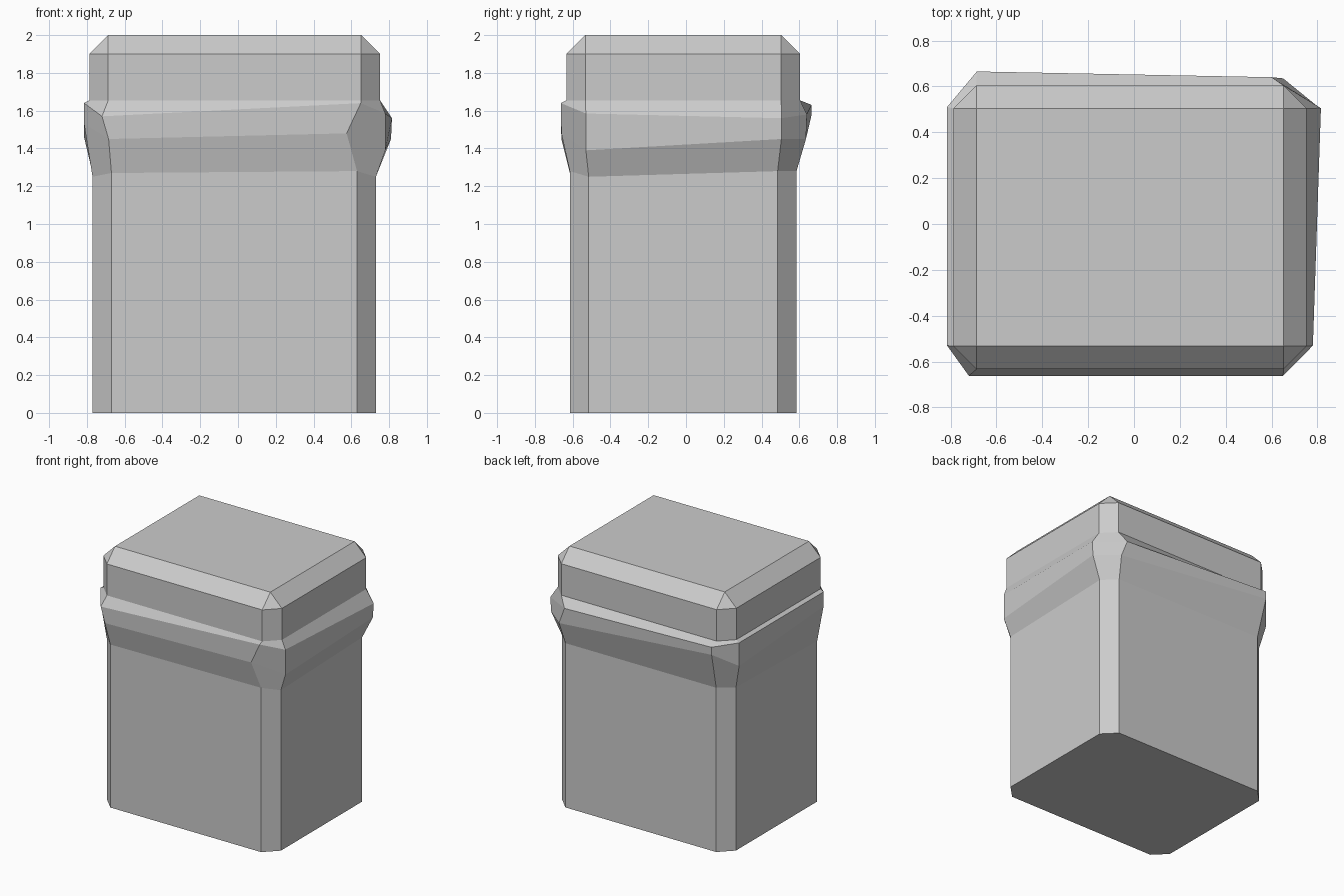
import bpy
import bmesh

cube = bpy.data.objects.get("Cube")
if cube:
    bpy.data.objects.remove(cube, do_unlink=True)

stone = bpy.data.materials.new("stone_grey")
stone.use_nodes = True
grey = (0.6, 0.6, 0.6, 1)
stone.diffuse_color = grey
bsdf = next(n for n in stone.node_tree.nodes if n.type == 'BSDF_PRINCIPLED')
bsdf.inputs["Base Color"].default_value = grey
bsdf.inputs["Roughness"].default_value = 0.9


def octagon(x0, x1, y0, y1, cut, heights):
    """Rectangle with cut corners, counterclockwise from the front left end."""
    outline = [(x0 + cut, y0), (x1 - cut, y0), (x1, y0 + cut), (x1, y1 - cut),
               (x1 - cut, y1), (x0 + cut, y1), (x0, y1 - cut), (x0, y0 + cut)]
    return [(x, y, z) for (x, y), z in zip(outline, heights)]


def body(heights):
    return octagon(-0.77, 0.73, -0.615, 0.585, 0.1, heights)


def cap(z):
    return octagon(-0.787, 0.752, -0.633, 0.604, 0.1, [z] * 8)


# Irregular hand-cut band: lower and upper edge loops
band_low = [(-0.685, -0.66, 1.45), (0.575, -0.66, 1.48), (0.78, -0.53, 1.39),
            (0.81, 0.505, 1.45), (0.65, 0.635, 1.45), (-0.685, 0.663, 1.57),
            (-0.815, 0.51, 1.46), (-0.815, -0.53, 1.53)]
band_high = [(-0.72, -0.662, 1.57), (0.65, -0.662, 1.64), (0.78, -0.53, 1.585),
             (0.815, 0.505, 1.56), (0.6, 0.64, 1.58), (-0.685, 0.665, 1.63),
             (-0.815, 0.51, 1.64), (-0.815, -0.53, 1.64)]

# Top loop collapses to four corners, leaving triangular corner bevels
top = [(x, y, 2) for x in (-0.687, 0.652) for y in (-0.533, 0.504)]
fl, bl, fr, br = top
top_loop = [fl, fr, fr, br, br, bl, bl, fl]

shoulder = [1.27, 1.28, 1.25, 1.28, 1.28, 1.28, 1.27, 1.25]
loops = [body([0] * 8), body(shoulder), band_low, band_high,
         cap(1.655), cap(1.9), top_loop]

# Loft the loops into one closed post
bm = bmesh.new()
rings = [[bm.verts.new(p) for p in loop] for loop in loops]
for a, b in zip(rings, rings[1:]):
    for i in range(8):
        j = (i + 1) % 8
        bm.faces.new((a[i], a[j], b[j], b[i]))
bm.faces.new(rings[0][::-1])
bm.faces.new(rings[-1])
bmesh.ops.remove_doubles(bm, verts=bm.verts, dist=0.0001)
bmesh.ops.recalc_face_normals(bm, faces=bm.faces)

mesh = bpy.data.meshes.new("stone_post")
bm.to_mesh(mesh)
bm.free()
mesh.materials.append(stone)
post = bpy.data.objects.new("stone_post", mesh)
bpy.context.collection.objects.link(post)
